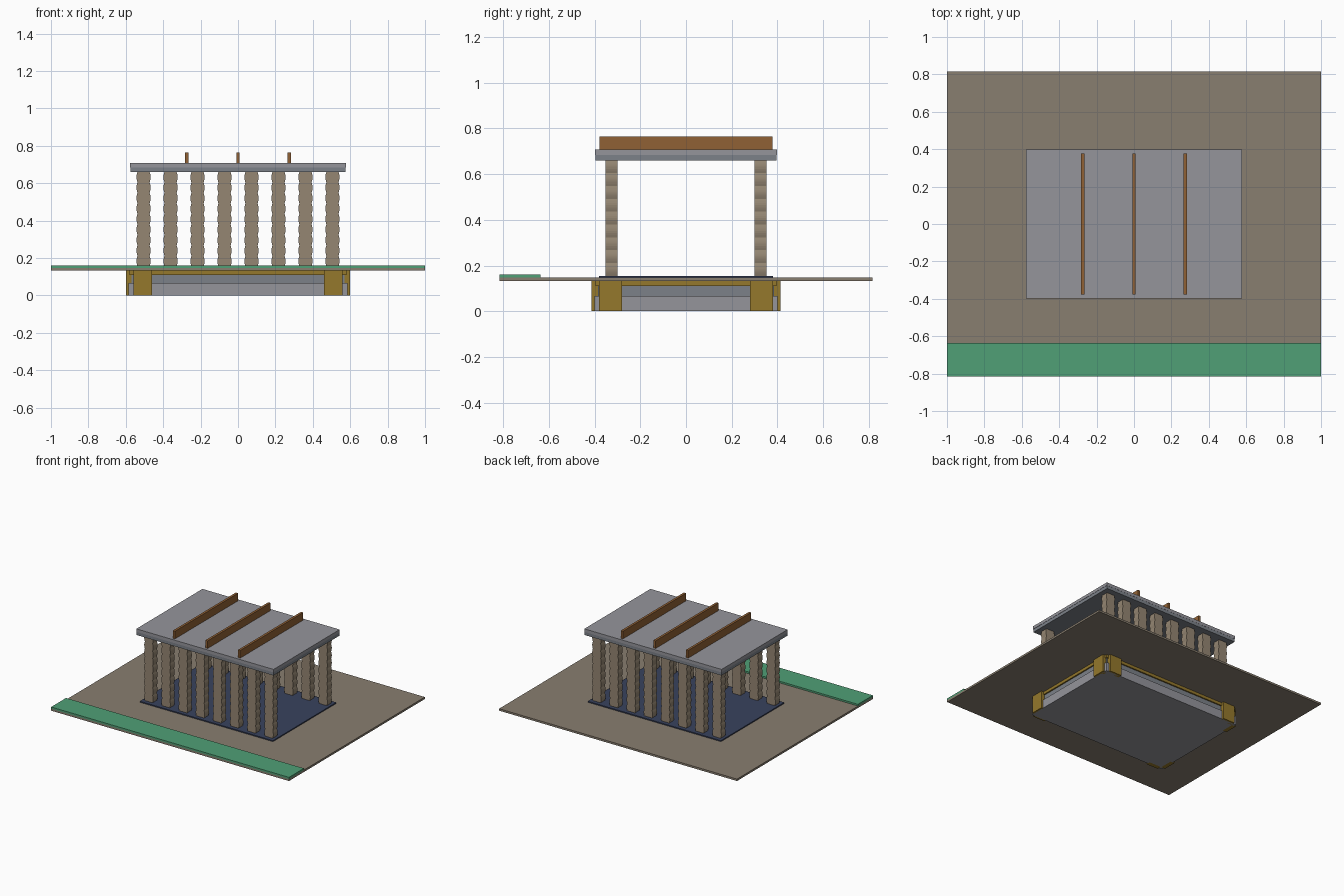
import bpy, bmesh, math

if "Cube" in bpy.data.objects:
    bpy.data.objects.remove(bpy.data.objects["Cube"])


def material(name, rgb):
    m = bpy.data.materials.new(name)
    m.diffuse_color = (*rgb, 1)
    m.use_nodes = True
    m.node_tree.nodes["Principled BSDF"].inputs["Base Color"].default_value = m.diffuse_color
    return m


STONE = material("stone", (0.30, 0.24, 0.17))
GROUND = material("ground", (0.25, 0.21, 0.16))
GREEN = material("green", (0.08, 0.35, 0.18))
GOLD = material("gold", (0.30, 0.19, 0.025))
WOOD = material("wood", (0.28, 0.12, 0.035))
NAVY = material("navy", (0.04, 0.055, 0.11))
LIGHT = material("light_grey", (0.30, 0.30, 0.33))
SLATE = material("slate", (0.20, 0.22, 0.25))


def finish(bm, name, mat):
    bmesh.ops.recalc_face_normals(bm, faces=bm.faces)
    mesh = bpy.data.meshes.new(name)
    bm.to_mesh(mesh)
    bm.free()
    mesh.materials.append(mat)
    obj = bpy.data.objects.new(name, mesh)
    bpy.context.collection.objects.link(obj)
    return obj


def box(name, x, y, z, mat):
    """Box from (min, max) ranges."""
    bm = bmesh.new()
    bmesh.ops.create_cube(bm, size=1)
    for v in bm.verts:
        v.co = [r[0] if c < 0 else r[1] for c, r in zip(v.co, (x, y, z))]
    return finish(bm, name, mat)


def slab(name, hx, hy, z0, z1, mat):
    return box(name, (-hx, hx), (-hy, hy), (z0, z1), mat)


# Base tray: two grey steps under a gold rim
slab("base_lower", 0.585, 0.40, 0, 0.066, LIGHT)
slab("base_upper", 0.57, 0.385, 0.066, 0.11, SLATE)
slab("base_rim", 0.58, 0.395, 0.11, 0.134, GOLD)

# Gold bracket plates beside each corner, on both faces
for sx in (-1, 1):
    for sy in (-1, 1):
        box("bracket_long_side", sorted((sx * 0.46, sx * 0.56)),
            sorted((sy * 0.38, sy * 0.413)), (0, 0.134), GOLD)
        box("bracket_short_side", sorted((sx * 0.565, sx * 0.598)),
            sorted((sy * 0.28, sy * 0.38)), (0, 0.134), GOLD)

# Ground plate, grass strip and temple floor
slab("ground_plate", 1.0, 0.816, 0.132, 0.147, GROUND)
box("grass_strip", (-1, 1), (-0.816, -0.637), (0.147, 0.16), GREEN)
slab("floor", 0.56, 0.38, 0.147, 0.155, NAVY)

# Column: scalloped outline in x and z, extruded along y
Z0, Z1, WAVES, STEPS = 0.155, 0.66, 9, 6
bm = bmesh.new()
n = WAVES * STEPS
side = []
for i in range(n + 1):
    w = 0.0325 + 0.0055 * abs(math.sin(math.pi * i / STEPS))
    side.append((w, Z0 + (Z1 - Z0) * i / n))
rows = [[bm.verts.new((sx * w, y, z)) for sx, y in
         ((-1, -0.026), (1, -0.026), (1, 0.026), (-1, 0.026))] for w, z in side]
for a, b in zip(rows, rows[1:]):
    for k in range(4):
        j = (k + 1) % 4
        bm.faces.new((a[k], a[j], b[j], b[k]))
bm.faces.new(rows[0])
bm.faces.new(rows[-1])
column = finish(bm, "column", STONE)

# Eight columns along the front and back
for y in (-0.325, 0.325):
    for i in range(8):
        c = column.copy()
        c.name = "front_column" if y < 0 else "back_column"
        c.location = (-0.505 + i * 1.01 / 7, y, 0)
        bpy.context.collection.objects.link(c)
bpy.data.objects.remove(column)

# Roof of two layers with three beams on top
slab("roof_lower", 0.575, 0.396, 0.66, 0.684, SLATE)
slab("roof_upper", 0.577, 0.397, 0.684, 0.707, LIGHT)
for x in (-0.274, 0, 0.274):
    box("roof_beam", (x - 0.009, x + 0.009), (-0.378, 0.378), (0.707, 0.765), WOOD)
